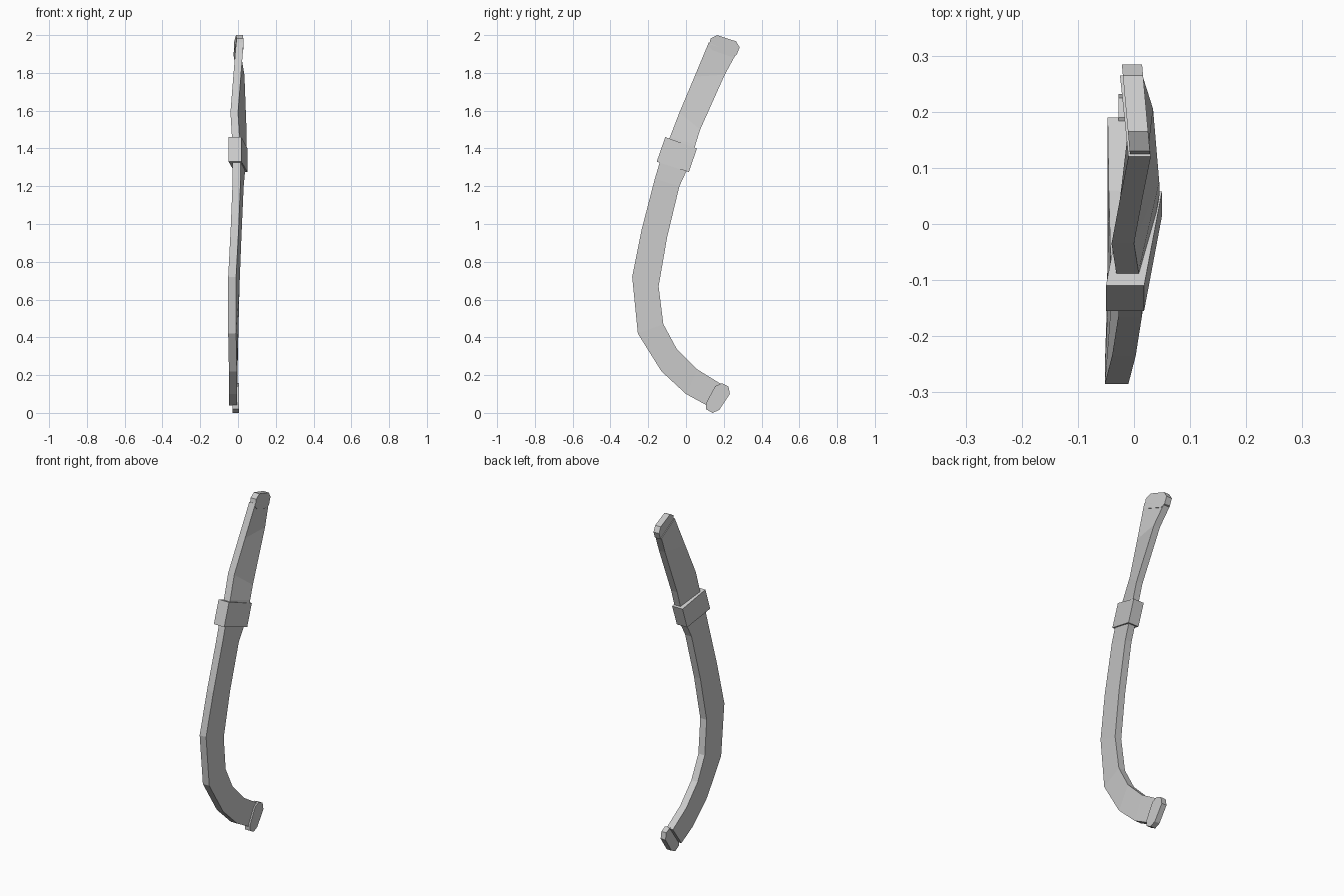
import bpy
import bmesh

default_cube = bpy.data.objects.get("Cube")
if default_cube:
    bpy.data.objects.remove(default_cube, do_unlink=True)


def make_material(name, colour):
    material = bpy.data.materials.new(name)
    material.use_nodes = True
    material.diffuse_color = colour
    shader = next(n for n in material.node_tree.nodes if n.type == "BSDF_PRINCIPLED")
    shader.inputs["Base Color"].default_value = colour
    return material


grey = make_material("plain grey", (0.6, 0.6, 0.6, 1))


def finish(bm, name):
    """Turn the bmesh into a flat shaded object."""
    bmesh.ops.recalc_face_normals(bm, faces=bm.faces)
    mesh = bpy.data.meshes.new(name)
    bm.to_mesh(mesh)
    bm.free()
    mesh.materials.append(grey)
    part = bpy.data.objects.new(name, mesh)
    bpy.context.scene.collection.objects.link(part)
    return part


def skin(name, rings):
    """Join matching rings of points into a closed solid."""
    bm = bmesh.new()
    loops = [[bm.verts.new(point) for point in ring] for ring in rings]
    for lower, upper in zip(loops, loops[1:]):
        for i in range(len(lower)):
            j = (i + 1) % len(lower)
            bm.faces.new((lower[i], lower[j], upper[j], upper[i]))
    bm.faces.new(loops[0])
    bm.faces.new(loops[-1])
    return finish(bm, name)


def bar(name, stations, thickness):
    """Rectangular bar; each station holds its front and back left edge points."""
    rings = []
    for front, back in stations:
        (fx, fy, fz), (bx, by, bz) = front, back
        rings.append([front, back,
                      (bx - thickness, by, bz), (fx - thickness, fy, fz)])
    return skin(name, rings)


def plate(name, outline, centre_x, thickness, lean=0, pivot=0):
    """Thin plate from a side outline, leaning in x along y."""
    rings = []
    for side in (-thickness / 2, thickness / 2):
        rings.append([(centre_x + side + lean * (y - pivot), y, z)
                      for y, z in outline])
    return skin(name, rings)


# Lower curved limb, from the foot up into the collar
lower_limb = [
    ((-.005, .11, .04), (-.005, .19, .15)),
    ((-.005, 0, .1), (-.003, .06, .23)),
    ((-.006, -.13, .22), (0, -.05, .34)),
    ((-.01, -.255, .42), (.003, -.12, .47)),
    ((-.01, -.285, .72), (.008, -.145, .67)),
    ((.003, -.235, .97), (.018, -.1, .93)),
    ((.014, -.165, 1.24), (.03, -.035, 1.2)),
    ((.014, -.12, 1.39), (.043, .03, 1.34)),
]
bar("lower_limb", lower_limb, .042)

# Upper straighter limb, from the collar to the tip
upper_limb = [
    ((.014, -.12, 1.38), (.043, .025, 1.33)),
    ((.008, -.085, 1.46), (.045, .05, 1.42)),
    ((0, -.035, 1.59), (.045, .075, 1.5)),
    ((.015, .045, 1.78), (.034, .205, 1.79)),
    ((.03, .12, 1.96), (.015, .265, 1.9)),
]
bar("upper_limb", upper_limb, .04)

# Collar wrapped around the joint
collar = [
    ((.018, -.155, 1.33), (.05, .015, 1.275)),
    ((.018, -.11, 1.46), (.05, .058, 1.4)),
]
bar("collar", collar, .068)

# Eight sided foot plate
foot = [(.105, .05), (.105, .02), (.14, 0), (.175, .015),
        (.232, .1), (.225, .14), (.19, .157), (.155, .142)]
plate("foot_plate", foot, -.012, .032)

# Bevelled tip plate
tip = [(.12, 1.94), (.13, 1.982), (.165, 2), (.265, 1.967),
       (.284, 1.935), (.268, 1.895), (.24, 1.885), (.14, 1.92)]
plate("tip_plate", tip, .004, .036, -.09, .2)
